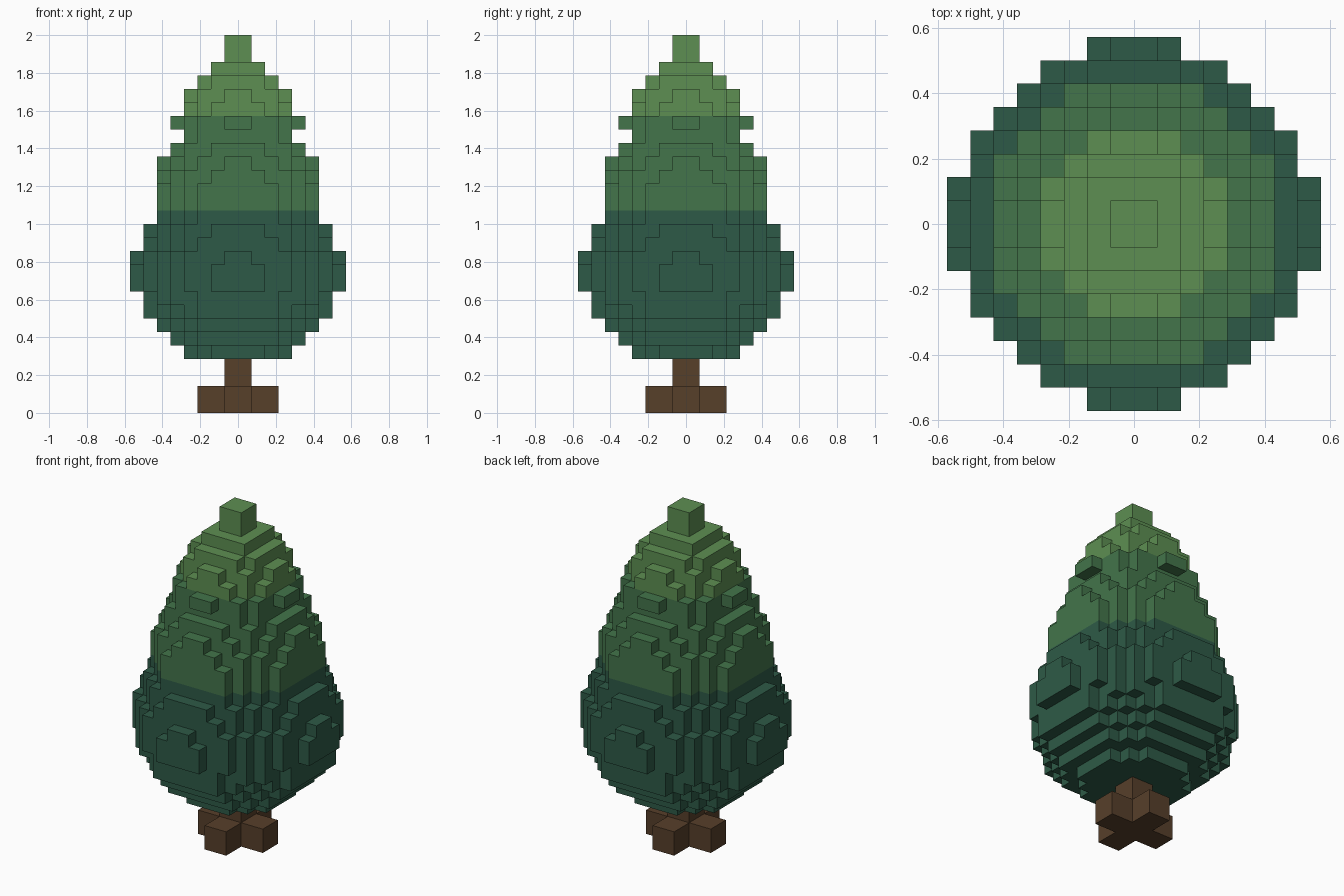
import bpy, bmesh, math

cube = bpy.data.objects.get("Cube")
if cube:
    bpy.data.objects.remove(cube, do_unlink=True)

VOXEL = 2 / 28  # the tree is 28 blocks tall


def material(name, rgb):
    mat = bpy.data.materials.new(name)
    mat.use_nodes = True
    colour = (*rgb, 1)
    mat.diffuse_color = colour
    bsdf = mat.node_tree.nodes["Principled BSDF"]
    bsdf.inputs["Base Color"].default_value = colour
    bsdf.inputs["Roughness"].default_value = 0.9
    return mat


def disc(radius, layer):
    """Blocks of one round layer, centred on the z axis."""
    n = math.ceil(radius)
    return {(x, y, layer) for x in range(-n, n) for y in range(-n, n)
            if math.hypot(x + 0.5, y + 0.5) < radius}


def layers(radii, start):
    return set().union(*(disc(r, start + i) for i, r in enumerate(radii)))


def box(x, y, z0, z1):
    """Blocks of a centred box with half sizes x and y."""
    return {(i, j, k) for i in range(-x, x) for j in range(-y, y) for k in range(z0, z1)}


def build(name, cells, solid, mat):
    """Skin the blocks with quads wherever no neighbour covers them."""
    bm = bmesh.new()
    verts = {}

    def vert(p):
        if p not in verts:
            verts[p] = bm.verts.new([c * VOXEL for c in p])
        return verts[p]

    for cell in sorted(cells):
        for axis in range(3):
            u, v = (axis + 1) % 3, (axis + 2) % 3
            for side in (0, 1):
                neighbour = list(cell)
                neighbour[axis] += 2 * side - 1
                if tuple(neighbour) in solid:
                    continue
                corners = []
                for du, dv in ((0, 0), (1, 0), (1, 1), (0, 1)):
                    p = list(cell)
                    p[axis] += side
                    p[u] += du
                    p[v] += dv
                    corners.append(vert(tuple(p)))
                bm.faces.new(corners if side else corners[::-1])
    mesh = bpy.data.meshes.new(name)
    bm.to_mesh(mesh)
    bm.free()
    mesh.materials.append(mat)
    bpy.context.collection.objects.link(bpy.data.objects.new(name, mesh))


# Trunk with four square root blocks
trunk = box(1, 1, 0, 4) | box(3, 1, 0, 2) | box(1, 3, 0, 2)

# Crown, one radius per block layer from bottom to top
lower = layers([4.1, 5.3, 6.3, 7.03, 7.2, 7.7, 7.7, 7.6, 7.1, 6.8, 6.3], 4)
middle = layers([6.2, 6.1, 5.85, 5.6, 5.0, 4.4, 4.6], 15)
upper = layers([4.1, 3.7, 3.2, 2.3, 1.0, 1.0], 22)

solid = trunk | lower | middle | upper
build("trunk", trunk, solid, material("bark brown", (0.095, 0.050, 0.023)))
build("lower_crown", lower, solid, material("dark green", (0.027, 0.102, 0.063)))
build("middle_crown", middle, solid, material("mid green", (0.056, 0.178, 0.070)))
build("upper_crown", upper, solid, material("light green", (0.110, 0.274, 0.085)))
